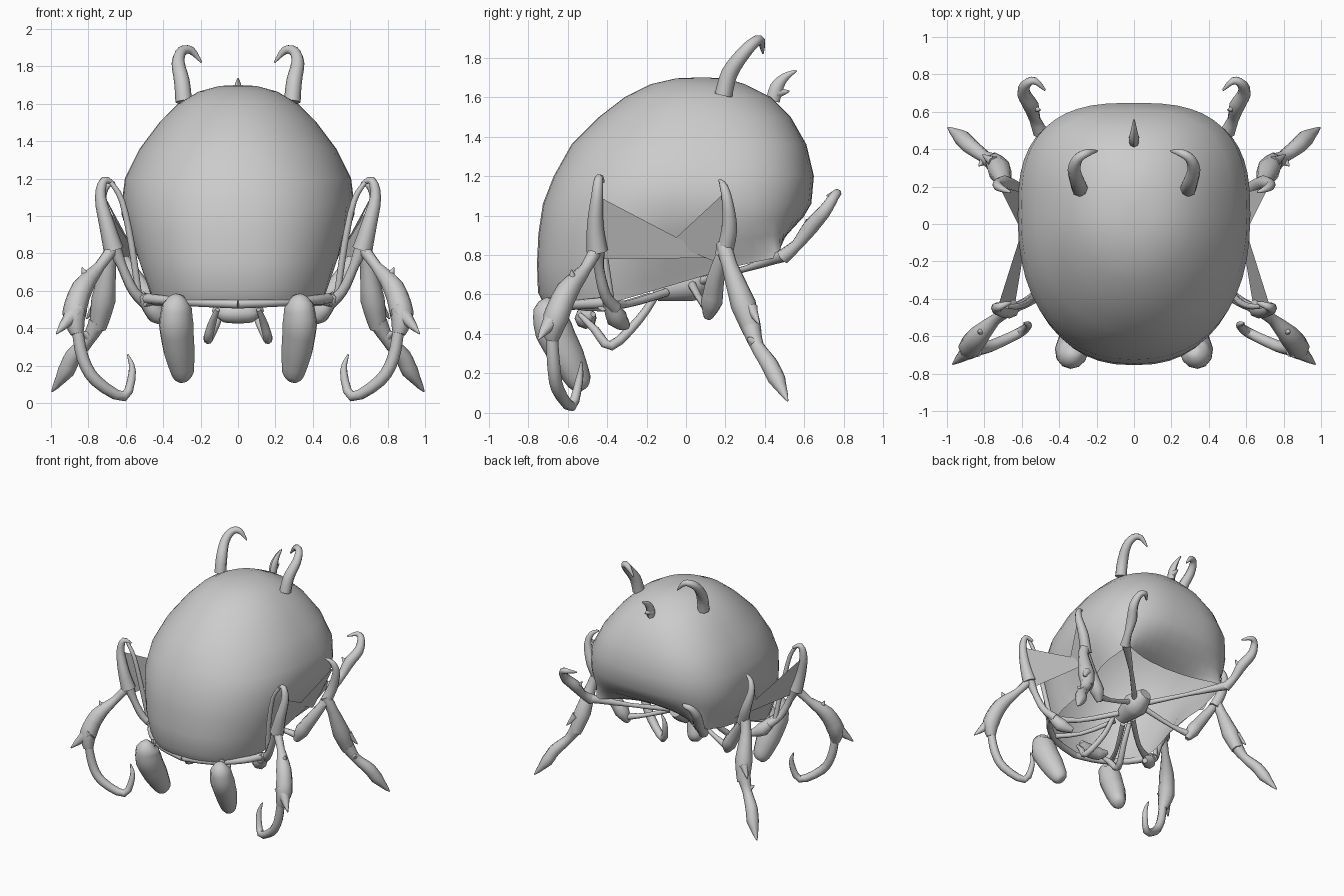
import bpy, bmesh, math
from mathutils import Vector

grey = bpy.data.materials.new("shell_grey")
grey.diffuse_color = (0.6, 0.6, 0.6, 1)


def finish(name, bm, mirror=False, angle=50):
    bmesh.ops.recalc_face_normals(bm, faces=bm.faces)
    me = bpy.data.meshes.new(name)
    bm.to_mesh(me)
    bm.free()
    me.materials.append(grey)
    ob = bpy.data.objects.new(name, me)
    bpy.context.collection.objects.link(ob)
    bpy.ops.object.select_all(action='DESELECT')
    bpy.context.view_layer.objects.active = ob
    ob.select_set(True)
    bpy.ops.object.shade_smooth_by_angle(angle=math.radians(angle))
    if mirror:
        mod = ob.modifiers.new("mirror", 'MIRROR')
        mod.use_axis[0] = True
        mod.use_mirror_merge = False
    return ob


def spline(pts, radii, steps):
    """Smooth interpolation through points and radii."""
    P = [(Vector(p), r) for p, r in zip(pts, radii)]
    out = []
    for i in range(len(P) - 1):
        a, b = P[max(i - 1, 0)], P[i]
        c, d = P[i + 1], P[min(i + 2, len(P) - 1)]
        for s in range(steps):
            t = s / steps
            pos = 0.5 * (2 * b[0] + (c[0] - a[0]) * t
                         + (2 * a[0] - 5 * b[0] + 4 * c[0] - d[0]) * t * t
                         + (3 * b[0] - a[0] - 3 * c[0] + d[0]) * t ** 3)
            out.append((pos, b[1] + (c[1] - b[1]) * t))
    out.append(P[-1])
    return out


def tube(bm, pts, radii, steps=3, sides=8, flat=1.0):
    """Tapered limb along a path, optionally flattened."""
    path = spline(pts, radii, steps)
    rings = []
    side = None
    for i, (p, r) in enumerate(path):
        d = (path[min(i + 1, len(path) - 1)][0] - path[max(i - 1, 0)][0]).normalized()
        if side is None:
            side = d.cross(Vector((0, 0, 1)) if abs(d.z) < 0.8 else Vector((0, 1, 0)))
        side = (side - d * side.dot(d)).normalized()
        up = d.cross(side)
        rings.append([bm.verts.new(p + r * (math.cos(a) * side * flat + math.sin(a) * up))
                      for a in (2 * math.pi * k / sides for k in range(sides))])
    for r0, r1 in zip(rings, rings[1:]):
        for k in range(sides):
            j = (k + 1) % sides
            bm.faces.new((r0[k], r0[j], r1[j], r1[k]))
    bm.faces.new(rings[0][::-1])
    bm.faces.new(rings[-1])


def limb(name, *parts, mirror=True):
    bm = bmesh.new()
    for p in parts:
        tube(bm, p[0], p[1], **(p[2] if len(p) > 2 else {}))
    return finish(name, bm, mirror)


# Domed shell: stacked rounded-square rings, open below with a slanted rim
levels = [  # height, half width, front y, back y, front and back roundness
    (1.695, .10, -.05, .20, 2.0, 2.0), (1.665, .21, -.18, .30, 2.0, 2.1),
    (1.60, .32, -.31, .43, 2.0, 2.3), (1.50, .42, -.44, .53, 2.0, 2.5),
    (1.36, .525, -.58, .61, 2.1, 2.7), (1.20, .605, -.67, .648, 2.2, 2.8),
    (1.06, .622, -.725, .635, 2.3, 2.8), (None, .612, -.748, .61, 2.3, 2.9),
    (None, .58, -.755, .585, 2.4, 3.0), (None, .535, -.75, .55, 2.4, 3.2),
    (None, .52, -.72, .53, 2.4, 3.4)]
lower = {7: .3, 8: .6, 9: .88, 10: 1.0}
N = 48
bm = bmesh.new()
rings = []
for i, (z, w, yf, yb, nf, nb) in enumerate(levels):
    ring = []
    for k in range(N):
        a = 2 * math.pi * k / N
        c, s = math.cos(a), math.sin(a)
        e = 2 / (nb if s > 0 else nf)
        x = w * math.copysign(abs(c) ** (2 / (nb if s > 0 else nf)), c)
        yc = 0.05
        y = yc + (yb - yc if s > 0 else yc - yf) * math.copysign(abs(s) ** e, s)
        h = z
        if z is None:
            t = lower[i]
            rim = 0.55 + 0.25 * min(max((y + .4) / .85, 0), 1)
            # sides tuck in, rear corners flare out to the hooks
            tuck = math.exp(-((y + .05) / .22) ** 2)
            x *= 1 - .14 * t * tuck
            corner = math.exp(-((abs(x) - .44) ** 2 + (y - .47) ** 2) / .012)
            f = .8 * corner * t ** 3
            x += (math.copysign(.5, x) - x) * f
            inner = max(0, 1 - (x / .48) ** 2)
            if y > 0.35:                     # rear hollow between the hooks
                rim += .03 * inner
                y -= .17 * t * t * inner
            y += (.5 - y) * f
            h = 1.06 + (rim - 1.06) * t
        ring.append(bm.verts.new((x, y, h)))
    rings.append(ring)
top = bm.verts.new((0, .08, 1.70))
for k in range(N):
    j = (k + 1) % N
    bm.faces.new((top, rings[0][k], rings[0][j]))
    for r0, r1 in zip(rings, rings[1:]):
        bm.faces.new((r0[k], r1[k], r1[j], r0[j]))
finish("shell", bm)

# Central body under the shell and small head behind the front lip
bm = bmesh.new()
tube(bm, [(0, -.16, .60), (0, -.1, .63), (0, .02, .66), (0, .14, .70)],
     [.04, .07, .10, .05], sides=10)
finish("central_body", bm)
limb("head", ([(-.13, -.47, .5), (-.07, -.5, .48), (0, -.51, .48), (.07, -.5, .48), (.13, -.47, .5)],
              [.015, .05, .055, .05, .015]), mirror=False)

# Struts from the central body to the rim
limb("rear_strut", ([(.06, .08, .67), (.28, .3, .73), (.5, .5, .8)], [.022, .016, .035]))
limb("middle_strut", ([(.08, .03, .65), (.3, .08, .56), (.46, .12, .52)], [.022, .016, .03]))
limb("front_strut", ([(.07, -.1, .61), (.3, -.3, .55), (.5, -.42, .55)], [.022, .018, .035]))
limb("front_lip", ([(0, -.70, .53), (.22, -.65, .54), (.40, -.53, .55), (.50, -.38, .56)],
                   [.025, .025, .025, .03]))

# Paddles hanging at the front with their arms
limb("front_paddle",
     ([(.31, -.67, .565), (.325, -.69, .52), (.33, -.67, .42), (.315, -.6, .28),
       (.295, -.54, .16), (.285, -.52, .125)], [.03, .085, .10, .09, .065, .03],
      dict(sides=12, flat=.9)),
     ([(.04, -.18, .59), (.18, -.42, .53), (.31, -.65, .56)], [.02, .016, .022]))

# Bent feelers beneath the body
limb("feeler", ([(.08, -.15, .6), (.1, -.24, .47), (.16, -.38, .34), (.14, -.46, .42), (.11, -.54, .5)],
                [.018, .022, .026, .022, .012]))

# Front legs
limb("front_leg",
     ([(.49, -.36, .53), (.56, -.41, .6), (.62, -.44, .73), (.665, -.45, .84)],
      [.035, .028, .026, .042]),
     ([(.66, -.45, .84), (.74, -.51, .73), (.83, -.6, .62), (.875, -.66, .48), (.86, -.68, .37)],
      [.035, .03, .058, .065, .035]),
     ([(.86, -.66, .5), (.97, -.75, .37)], [.06, .004]),
     ([(.80, -.57, .65), (.835, -.58, .725)], [.035, .003]),
     ([(.86, -.68, .4), (.83, -.67, .24), (.76, -.65, .12), (.61, -.58, .035),
       (.565, -.54, .17), (.59, -.53, .26)], [.03, .033, .033, .028, .02, .004]))
limb("front_leg_coxa", ([(.36, -.30, .44), (.44, -.35, .48), (.52, -.40, .58)], [.02, .055, .025]))
limb("front_leg_hook",
     ([(.665, -.45, .82), (.70, -.46, .95), (.735, -.45, 1.1), (.715, -.44, 1.19), (.66, -.42, 1.17)],
      [.055, .042, .03, .022, .008]),
     ([(.53, -.38, .57), (.57, -.42, .85), (.62, -.44, 1.08), (.68, -.44, 1.18)],
      [.018, .018, .016, .012]))

# Rear legs
limb("rear_leg",
     ([(.65, .19, .86), (.69, .22, .75), (.72, .29, .55), (.75, .34, .40)],
      [.04, .04, .065, .045]),
     ([(.75, .33, .43), (.80, .36, .34), (.88, .42, .25), (.92, .46, .17), (.995, .515, .06)],
      [.05, .035, .045, .045, .004]),
     ([(.80, .34, .36), (.83, .31, .38)], [.03, .003]),
     ([(.75, .33, .53), (.81, .37, .45)], [.035, .003]))
limb("rear_leg_coxa", ([(.44, .11, .48), (.48, .13, .56), (.56, .15, .68), (.65, .19, .82)],
                       [.02, .055, .045, .03]))
limb("rear_leg_hook",
     ([(.64, .19, .80), (.69, .22, .93), (.73, .21, 1.07), (.71, .19, 1.15), (.66, .17, 1.18)],
      [.045, .04, .028, .02, .006]))

# Thin webs between the upright hooks and the shell
bm = bmesh.new()
for tri in ([(.73, -.45, 1.1), (.54, .15, .785), (.64, -.45, .78)],
            [(.72, .2, 1.12), (.58, -.08, .86), (.56, .16, .76)]):
    bm.faces.new([bm.verts.new(p) for p in tri])
finish("leg_web", bm, True)

# Curved hooks at the rear corners
limb("rear_hook",
     ([(.50, .49, .79), (.53, .56, .85), (.55, .63, .94), (.59, .70, 1.02),
       (.575, .75, 1.095), (.53, .765, 1.115), (.475, .715, 1.10)],
      [.04, .03, .042, .036, .026, .02, .005]),
     ([(.545, .62, .92), (.50, .61, .98)], [.03, .003]))

# Curved horns on top
limb("top_horn",
     ([(.29, .19, 1.61), (.30, .22, 1.72), (.32, .29, 1.82), (.30, .35, 1.88),
       (.25, .38, 1.885), (.195, .39, 1.82)],
      [.045, .042, .035, .028, .022, .004]))

# Small central spike with a barb
limb("center_spike",
     ([(0, .44, 1.58), (0, .46, 1.65), (0, .50, 1.70), (0, .56, 1.735)], [.035, .035, .022, .004],
      dict(flat=.8)),
     ([(0, .46, 1.62), (0, .525, 1.63)], [.03, .003]), mirror=False)
